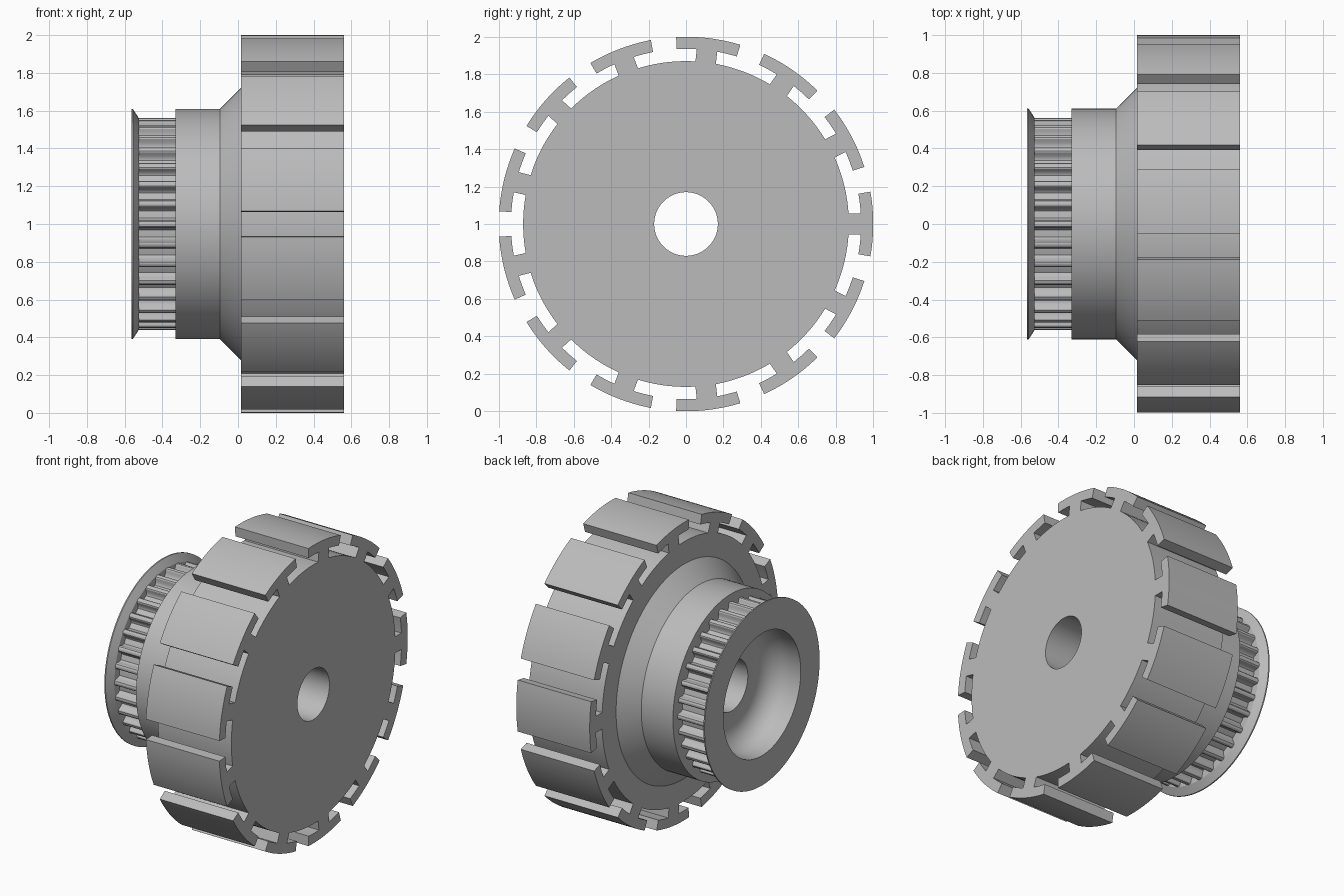
import bpy, bmesh, math
from math import sin, cos, pi, radians

if "Cube" in bpy.data.objects:
    bpy.data.objects.remove(bpy.data.objects["Cube"])

grey = bpy.data.materials.new("machined_grey")
grey.use_nodes = True
colour = (0.5, 0.5, 0.5, 1)
grey.diffuse_color = colour
grey.node_tree.nodes["Principled BSDF"].inputs["Base Color"].default_value = colour

AXIS_Z = 1.0


def finish(bm, name):
    bmesh.ops.recalc_face_normals(bm, faces=bm.faces)
    mesh = bpy.data.meshes.new(name)
    bm.to_mesh(mesh)
    bm.free()
    mesh.materials.append(grey)
    obj = bpy.data.objects.new(name, mesh)
    bpy.context.collection.objects.link(obj)
    bpy.ops.object.select_all(action="DESELECT")
    obj.select_set(True)
    bpy.context.view_layer.objects.active = obj
    bpy.ops.object.shade_smooth_by_angle(angle=radians(25))
    return obj


def lathe(name, profile, steps=128):
    """Spin a closed (x, radius) profile around the x axis."""
    bm = bmesh.new()
    rings = []
    for i in range(steps):
        a = 2 * pi * i / steps
        rings.append([bm.verts.new((x, r * cos(a), AXIS_Z + r * sin(a))) for x, r in profile])
    n = len(profile)
    for i in range(steps):
        a, b = rings[i], rings[(i + 1) % steps]
        for j in range(n):
            k = (j + 1) % n
            bm.faces.new((a[j], a[k], b[k], b[j]))
    return finish(bm, name)


def radial_prisms(name, outline, x0, x1, count):
    """Extrude a (radial, tangential) outline along x and repeat it round the axis."""
    bm = bmesh.new()
    for i in range(count):
        a = 2 * pi * i / count
        ends = []
        for x in (x0, x1):
            ends.append([bm.verts.new((x, u * cos(a) - v * sin(a),
                                       AXIS_Z + u * sin(a) + v * cos(a))) for u, v in outline])
        n = len(outline)
        bm.faces.new(ends[0])
        bm.faces.new(ends[1])
        for j in range(n):
            k = (j + 1) % n
            bm.faces.new((ends[0][j], ends[0][k], ends[1][k], ends[1][j]))
    return finish(bm, name)


def arc(r, a0, a1, steps):
    return [(r * cos(a0 + (a1 - a0) * i / steps), r * sin(a0 + (a1 - a0) * i / steps))
            for i in range(steps + 1)]


# Drum, cone, hub, pulley core and flange, with bore and filleted recess
BORE, RECESS, FILLET, FLOOR = 0.17, 0.41, 0.15, -0.34
fillet = [(FLOOR - FILLET + FILLET * cos(t), RECESS - FILLET + FILLET * sin(t))
          for t in (pi / 2 * i / 8 for i in range(9))]
profile = [(0.56, BORE), (0.56, 0.87), (0.015, 0.87), (0.015, 0.72),
           (-0.095, 0.61), (-0.33, 0.61), (-0.33, 0.51), (-0.525, 0.51),
           (-0.525, 0.56), (-0.557, 0.61), (-0.565, 0.61), (-0.565, RECESS)]
profile += fillet[::-1] + [(FLOOR, BORE)]
lathe("drum_and_hub", profile)

# T-shaped teeth around the drum
HALF, STEM, CAP_IN = radians(9.95), 0.055, 0.935
stem_angle = math.asin(STEM / CAP_IN)
tooth = ([(0.855, -STEM)] + arc(CAP_IN, -stem_angle, -HALF, 4)
         + arc(1.0, -HALF, HALF, 12)
         + arc(CAP_IN, HALF, stem_angle, 4) + [(0.855, STEM)])
radial_prisms("drum_teeth", tooth, 0.015, 0.56, 13)

# Rounded belt ribs on the pulley
side = [(0.505, 0.036), (0.513, 0.028), (0.525, 0.022), (0.54, 0.02),
        (0.552, 0.018), (0.558, 0.013)]
rib = [(u, -v) for u, v in side] + [(0.561, 0)] + side[::-1]
radial_prisms("belt_ribs", rib, -0.53, -0.325, 32)
